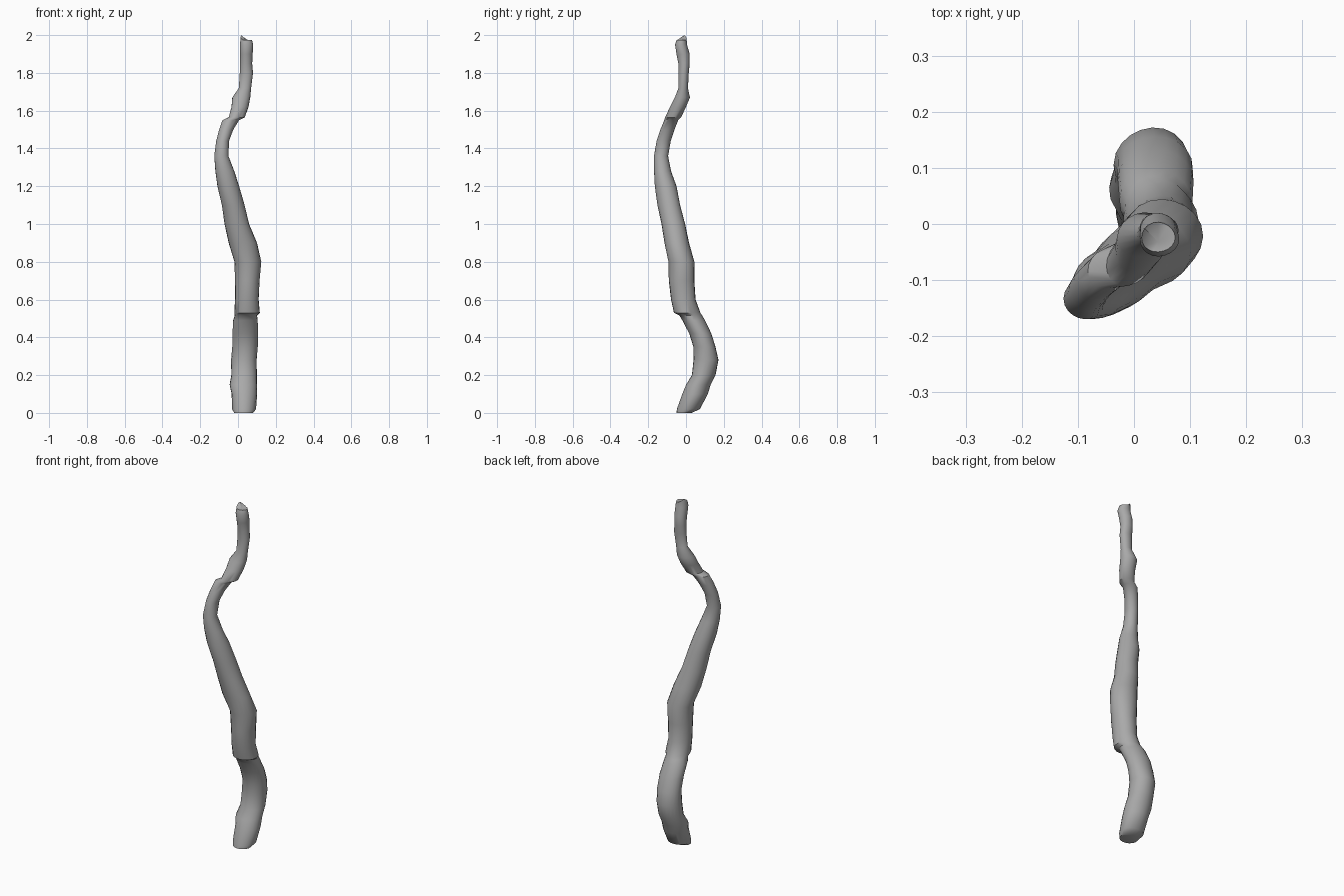
import bpy, bmesh, math

if "Cube" in bpy.data.objects:
    bpy.data.objects.remove(bpy.data.objects["Cube"])

# Stations along the branch: height, x min, x max, y min, y max
STATIONS = [
    (0.00, -.02, .08, -.05, .03), (0.02, -.032, .095, -.047, .075),
    (0.10, -.035, .10, -.02, .115), (0.15, -.045, .10, .0, .13),
    (0.20, -.035, .10, .03, .155), (0.28, -.035, .10, .04, .172),
    (0.35, -.03, .105, .04, .157), (0.42, -.03, .105, .018, .135),
    (0.49, -.027, .103, -.02, .10), (0.515, -.018, .10, -.035, .085),
    (0.53, -.02, .115, -.065, .075), (0.60, -.015, .11, -.08, .05),
    (0.70, -.015, .115, -.09, .045), (0.80, -.02, .122, -.092, .045),
    (0.90, -.05, .10, -.115, .015), (1.00, -.07, .06, -.13, -.005),
    (1.10, -.085, .035, -.15, -.03), (1.20, -.11, .005, -.165, -.05),
    (1.28, -.12, -.02, -.17, -.08), (1.36, -.125, -.05, -.17, -.095),
    (1.44, -.115, -.047, -.155, -.08), (1.50, -.10, -.025, -.135, -.06),
    (1.55, -.083, .005, -.115, -.04), (1.565, -.05, .035, -.11, -.025),
    (1.62, -.035, .055, -.085, .0), (1.67, -.03, .065, -.06, .02),
]
TWIG = [
    (1.72, .005, .07, -.04, .01), (1.80, .01, .08, -.04, .015),
    (1.85, .01, .075, -.04, .02), (1.90, .01, .077, -.05, .02),
    (1.95, .01, .08, -.058, .005), (1.975, .013, .073, -.05, .003),
]
STATIONS += TWIG
SIDES = 20

bark = bpy.data.materials.new("grey bark")
bark.diffuse_color = (0.4, 0.4, 0.4, 1)
bark.use_nodes = True
bark.node_tree.nodes["Principled BSDF"].inputs["Base Color"].default_value = bark.diffuse_color


def centre(s):
    return (s[1] + s[2]) / 2, (s[3] + s[4]) / 2


bm = bmesh.new()
rings = []
for i, s in enumerate(STATIONS):
    # Slope of the branch skews each level section along its lean
    lo, hi = STATIONS[max(i - 2, 0)], STATIONS[min(i + 2, len(STATIONS) - 1)]
    (x0, y0), (x1, y1) = centre(lo), centre(hi)
    tx, ty = (x1 - x0) / (hi[0] - lo[0]), (y1 - y0) / (hi[0] - lo[0])
    skew = math.asin(tx * ty / math.sqrt((1 + tx * tx) * (1 + ty * ty)))
    cx, cy = centre(s)
    a, b = (s[2] - s[1]) / 2, (s[4] - s[3]) / 2
    ring = []
    for k in range(SIDES):
        t = 2 * math.pi * k / SIDES
        wob = 1 + 0.02 * math.sin(3 * t + s[0] * 17)
        ring.append(bm.verts.new((cx + a * wob * math.cos(t),
                                  cy + b * wob * math.sin(t + skew), s[0])))
    rings.append(ring)

for lower, upper in zip(rings, rings[1:]):
    for k in range(SIDES):
        n = (k + 1) % SIDES
        bm.faces.new((lower[k], lower[n], upper[n], upper[k]))
bm.faces.new(reversed(rings[0]))

# Broken tip: a sunken facet with one raised splinter
cx, cy = centre(STATIONS[-1])
pit = bm.verts.new((cx, cy - .008, 1.972))
for k in range(SIDES):
    bm.faces.new((rings[-1][k], rings[-1][(k + 1) % SIDES], pit))
for v in rings[-1]:
    d = math.hypot(v.co.x - .018, v.co.y + .01)
    v.co.z += 0.025 * max(0, 1 - d / .035)
top = max(rings[-1], key=lambda v: v.co.z)
top.co.z = 2.0

mesh = bpy.data.meshes.new("branch")
bm.normal_update()
bm.to_mesh(mesh)
bm.free()
mesh.materials.append(bark)
branch = bpy.data.objects.new("branch", mesh)
bpy.context.collection.objects.link(branch)
bpy.context.view_layer.objects.active = branch
branch.select_set(True)
bpy.ops.object.shade_smooth_by_angle(angle=math.radians(40))
